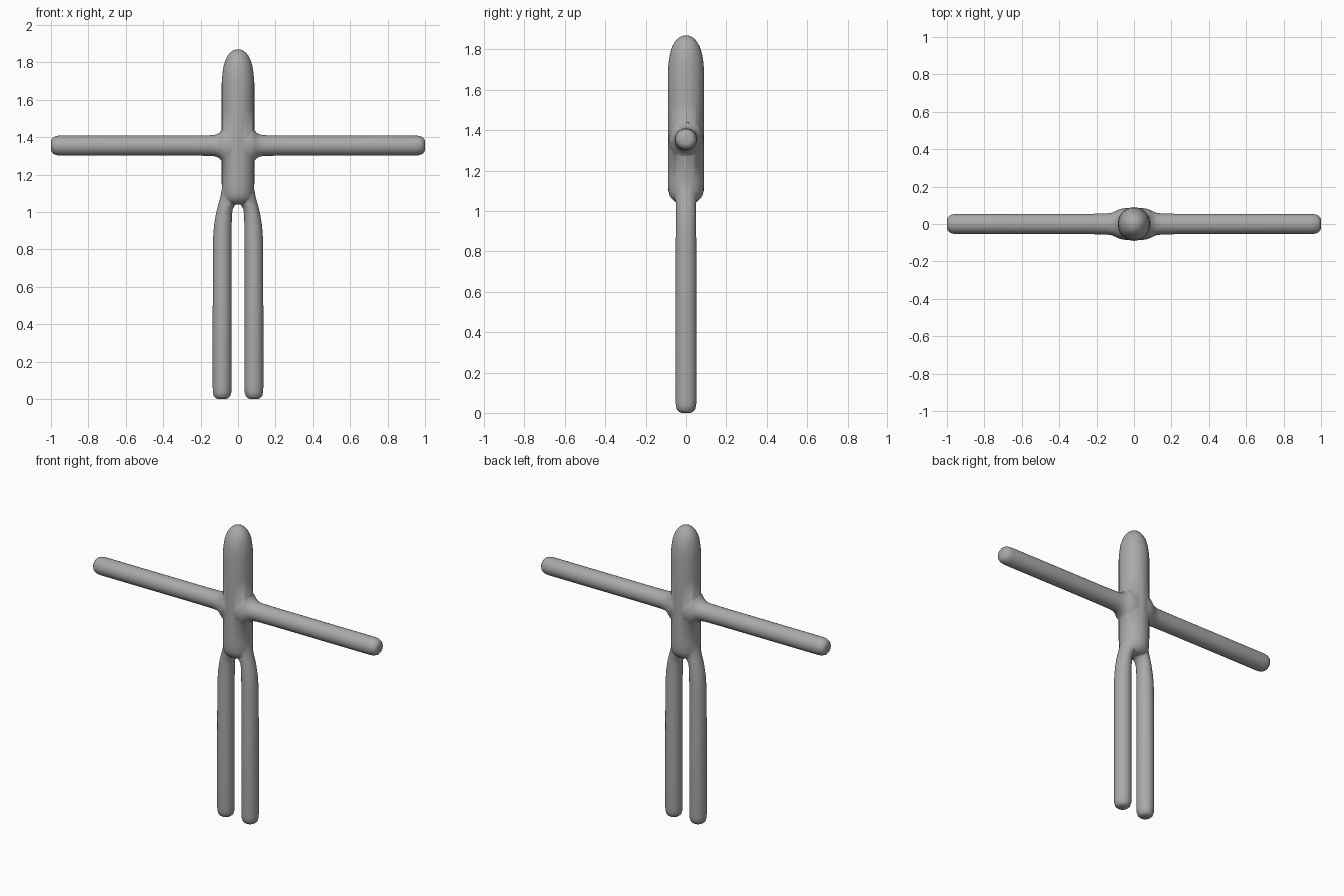
import bpy, bmesh, math
from mathutils import Vector

if "Cube" in bpy.data.objects:
    bpy.data.objects.remove(bpy.data.objects["Cube"])

SEG = 32
grey = bpy.data.materials.new("plain grey")
grey.diffuse_color = (0.4, 0.4, 0.4, 1)
grey.use_nodes = True
grey.node_tree.nodes["Principled BSDF"].inputs["Base Color"].default_value = grey.diffuse_color


def loft(name, rings):
    """Skin elliptical rings: (centre, half-axis u, half-axis v)."""
    bm = bmesh.new()
    loops = []
    for c, u, v in rings:
        c, u, v = Vector(c), Vector(u), Vector(v)
        angles = [2 * math.pi * i / SEG for i in range(SEG)]
        loops.append([bm.verts.new(c + u * math.cos(a) + v * math.sin(a)) for a in angles])
    for a, b in zip(loops, loops[1:]):
        for i in range(SEG):
            j = (i + 1) % SEG
            bm.faces.new((a[i], a[j], b[j], b[i]))
    bm.faces.new(loops[0][::-1])
    bm.faces.new(loops[-1])
    bmesh.ops.recalc_face_normals(bm, faces=bm.faces)
    mesh = bpy.data.meshes.new(name)
    bm.to_mesh(mesh)
    bm.free()
    mesh.materials.append(grey)
    ob = bpy.data.objects.new(name, mesh)
    bpy.context.collection.objects.link(ob)
    return ob


# Torso and domed head: z, x radius, y radius
torso = [(1.04, .04, .03), (1.045, .06, .052), (1.058, .075, .068), (1.075, .082, .081),
         (1.10, .085, .088), (1.15, .087, .09), (1.35, .087, .09), (1.55, .087, .09),
         (1.69, .087, .09), (1.74, .083, .086), (1.78, .077, .079), (1.81, .068, .070),
         (1.835, .056, .057), (1.852, .042, .043), (1.864, .026, .026), (1.869, .010, .010)]
body = loft("body", [((0, 0, z), (rx, 0, 0), (0, ry, 0)) for z, rx, ry in torso])

# Arms with flared shoulders, mirrored in x: x, y radius, z radius
half = [(.04, .086, .105), (.075, .080, .100), (.087, .075, .083), (.10, .068, .068),
        (.12, .060, .058), (.15, .056, .055), (.25, .054, .054), (.60, .054, .054),
        (.95, .054, .054), (.972, .051, .051), (.988, .044, .044), (.997, .033, .033),
        (1.0, .020, .020)]
arm_rows = [(-x, ry, rz) for x, ry, rz in reversed(half)] + half
arms = loft("arms", [((x, 0, 1.355), (0, ry, 0), (0, 0, rz)) for x, ry, rz in arm_rows])

# Legs bending inward at the hips: z, inner x, outer x, y radius
leg_rows = [(0, .065, .105, .020), (.004, .053, .118, .033), (.014, .042, .129, .044),
            (.035, .036, .134, .050), (.06, .035, .135, .052), (.50, .035, .135, .052),
            (.85, .035, .134, .051), (.93, .034, .128, .050), (.99, .032, .118, .049),
            (1.015, .028, .112, .049), (1.03, .020, .108, .050), (1.045, .008, .104, .051),
            (1.08, .002, .094, .053), (1.12, .002, .087, .054), (1.17, .005, .080, .050)]
legs = [loft(name, [((s * (a + b) / 2, 0, z), ((b - a) / 2, 0, 0), (0, ry, 0))
                    for z, a, b, ry in leg_rows])
        for name, s in (("left_leg", 1), ("right_leg", -1))]

# Fuse everything into one continuous skin
for part in [arms] + legs:
    mod = body.modifiers.new("fuse_" + part.name, 'BOOLEAN')
    mod.operation = 'UNION'
    mod.solver = 'EXACT'
    mod.object = part
bpy.context.view_layer.objects.active = body
body.select_set(True)
for mod in list(body.modifiers):
    bpy.ops.object.modifier_apply(modifier=mod.name)
for part in [arms] + legs:
    bpy.data.objects.remove(part)
bpy.ops.object.shade_smooth_by_angle(angle=math.radians(60))
